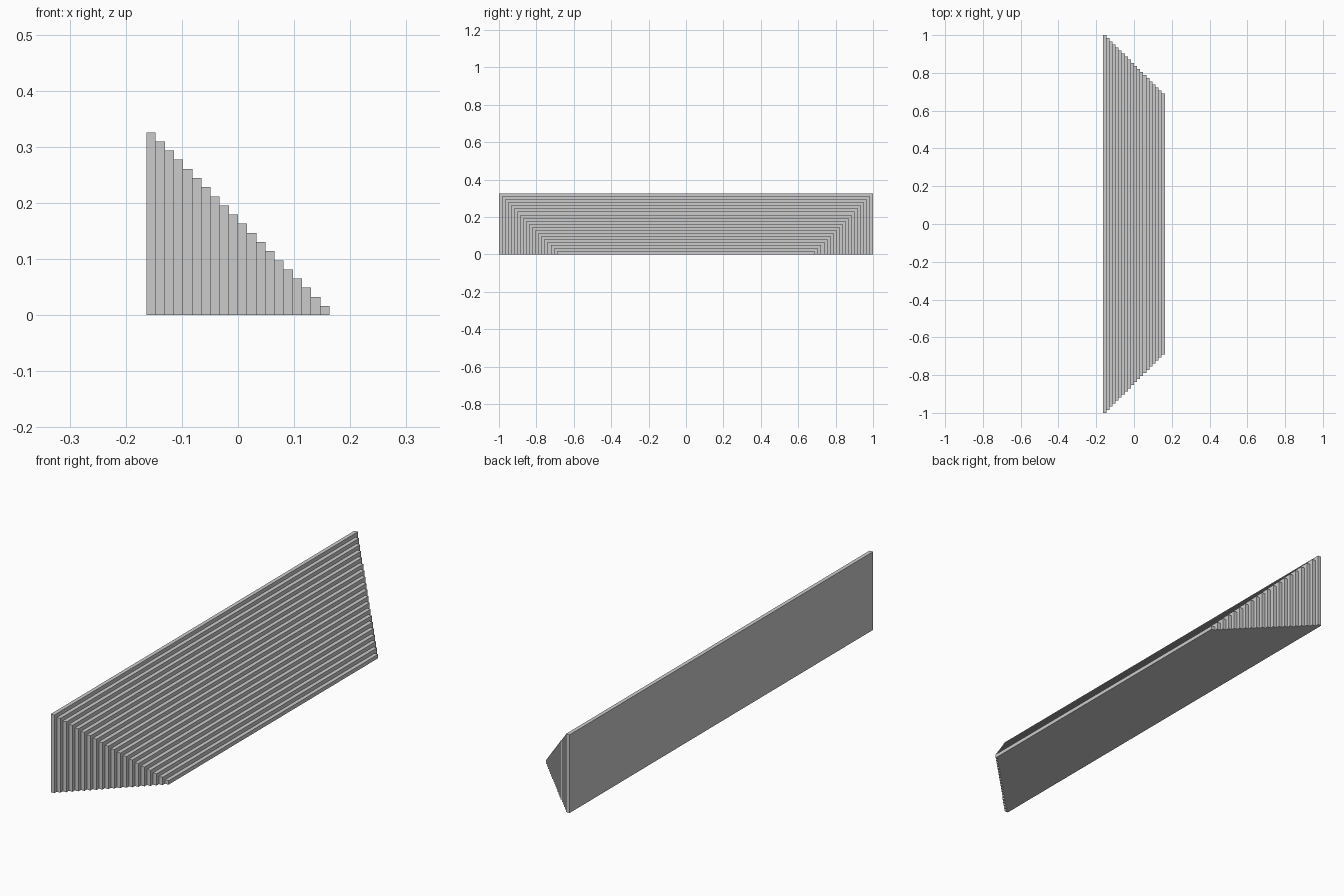
import bpy

if "Cube" in bpy.data.objects:
    bpy.data.objects.remove(bpy.data.objects["Cube"])

STEPS = 20
SIZE = 0.0163            # tread depth, riser height and end setback
HALF_WIDTH = STEPS * SIZE / 2


def box(name, x0, x1, half_y, height):
    """Box standing on the ground, centred on y."""
    bpy.ops.mesh.primitive_cube_add(size=1, location=((x0 + x1) / 2, 0, height / 2))
    obj = bpy.context.object
    obj.name = name
    obj.scale = (x1 - x0, 2 * half_y, height)
    bpy.ops.object.transform_apply(location=False, rotation=False, scale=True)
    return obj


# Staircase: each slab is one step lower and one step shorter at both ends
for i in range(STEPS):
    x = -HALF_WIDTH + i * SIZE
    box(f"step_{i + 1:02d}", x, x + SIZE, 1 - i * SIZE, (STEPS - i) * SIZE)
